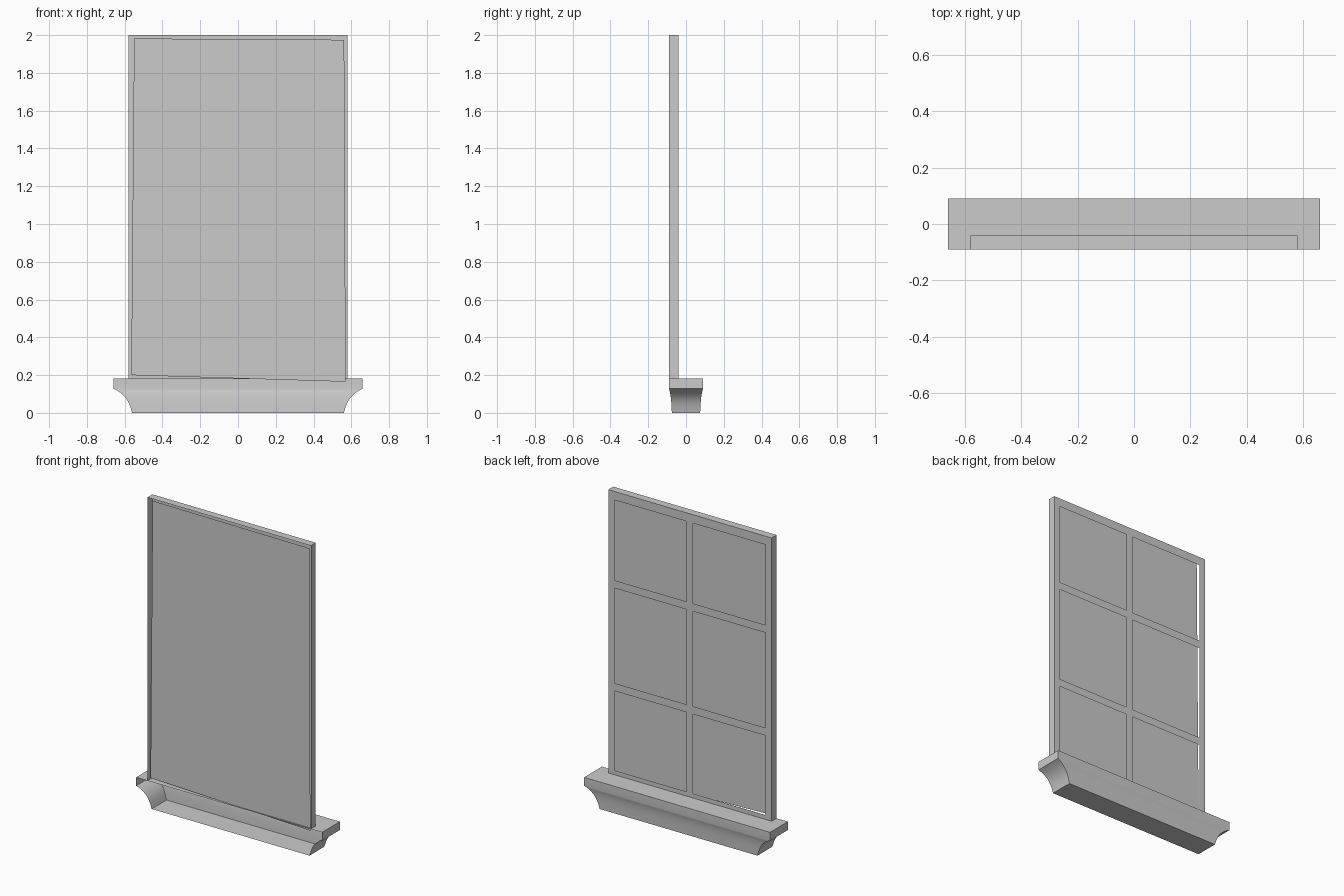
import bpy, math

if "Cube" in bpy.data.objects:
    bpy.data.objects.remove(bpy.data.objects["Cube"])


def make_mesh(name, verts, faces):
    mesh = bpy.data.meshes.new(name)
    mesh.from_pydata(verts, [], faces)
    mesh.update()
    obj = bpy.data.objects.new(name, mesh)
    bpy.context.collection.objects.link(obj)
    return obj


BACK, FACE = -0.09, -0.04      # depth range of the frame
BOTTOM, TOP, HALF = 0.18, 2.0, 0.58

# Frame casing: thin sides and top, open towards -y
casing = []
for y in (BACK, FACE):
    casing += [(-HALF, y, BOTTOM), (-HALF, y, TOP), (HALF, y, TOP), (HALF, y, BOTTOM)]
make_mesh("frame_casing", casing, [(i, i + 1, i + 5, i + 4) for i in range(3)])

# Lattice face: a grid of cells with the six pane openings left out
xs = [-HALF, -0.537, -0.023, 0.023, 0.537, HALF]
zs = [BOTTOM, 0.21, 0.72, 0.77, 1.38, 1.43, 1.945, TOP]
n = len(xs)
verts = [(x, FACE, z) for z in zs for x in xs]
faces = []
for r in range(len(zs) - 1):
    for c in range(n - 1):
        if r % 2 and c % 2:
            continue
        a = r * n + c
        faces.append((a, a + n, a + n + 1, a + 1))
make_mesh("window_lattice", verts, faces)

# Glass: one slightly crooked sheet behind the lattice
make_mesh("glass_pane",
          [(-0.565, -0.08, 0.20), (0.57, -0.08, 0.165),
           (0.562, -0.08, 1.975), (-0.55, -0.08, 1.982)],
          [(0, 1, 2, 3)])

# Sill: slab above a cove, lofted round three sides and open towards -y
profile = [(0.66, 0.182), (0.66, 0.128), (0.636, 0.116), (0.613, 0.099),
           (0.594, 0.079), (0.580, 0.056), (0.569, 0.029), (0.56, 0.0)]
verts, faces = [], []
for hx, z in profile:
    hy = 0.09 - (0.66 - hx) * 0.15
    verts += [(hx, -hy, z), (hx, hy, z), (-hx, hy, z), (-hx, -hy, z)]
for r in range(len(profile) - 1):
    for c in range(3):
        a = r * 4 + c
        faces.append((a, a + 4, a + 5, a + 1))
last = 4 * (len(profile) - 1)
faces += [(0, 1, 2, 3), (last + 3, last + 2, last + 1, last)]
sill = make_mesh("window_sill", verts, faces)
bpy.context.view_layer.objects.active = sill
sill.select_set(True)
bpy.ops.object.shade_smooth_by_angle(angle=math.radians(30))
